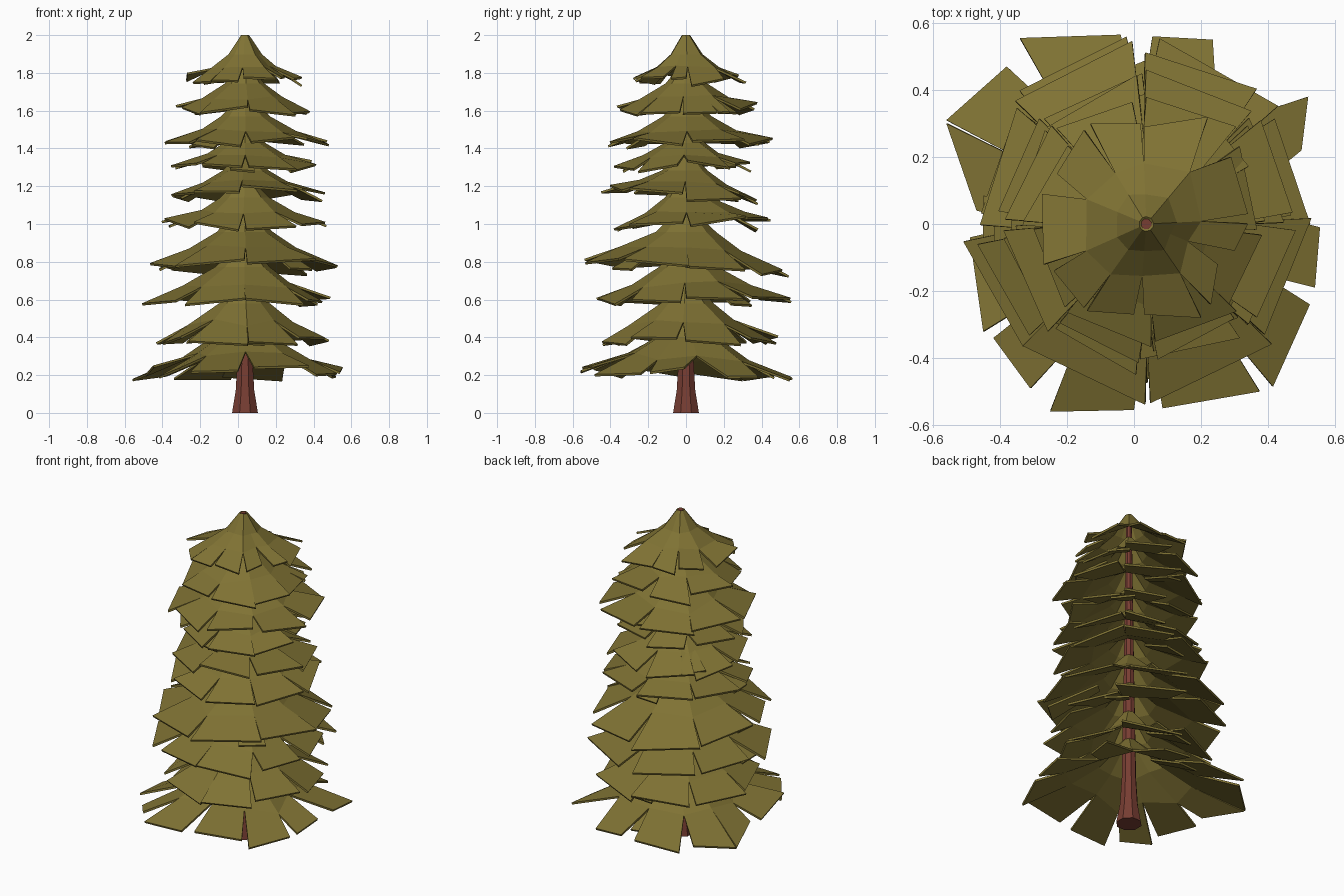
import bpy, bmesh, math, random
from math import cos, sin, pi

random.seed(8)
CX = 0.037  # trunk axis

cube = bpy.data.objects.get("Cube")
if cube:
    bpy.data.objects.remove(cube, do_unlink=True)


def material(name, rgb):
    m = bpy.data.materials.new(name)
    m.use_nodes = True
    m.diffuse_color = (*rgb, 1)
    m.node_tree.nodes["Principled BSDF"].inputs["Base Color"].default_value = (*rgb, 1)
    return m


OLIVE = material("olive_needles", (0.215, 0.17, 0.034))
BARK = material("red_brown_bark", (0.185, 0.047, 0.032))


def make_object(name, bm, mat):
    mesh = bpy.data.meshes.new(name)
    bm.to_mesh(mesh)
    bm.free()
    mesh.materials.append(mat)
    ob = bpy.data.objects.new(name, mesh)
    bpy.context.collection.objects.link(ob)
    return ob


def polar(bm, angle, r, z, side=0.0):
    """Vertex at a distance from the trunk, shifted sideways along the tangent."""
    return bm.verts.new((CX + r * cos(angle) - side * sin(angle),
                         r * sin(angle) + side * cos(angle), z))


def reach(angle, left, right, front, back):
    """Radius of a tier in one direction, from its four extents."""
    c, s = cos(angle), sin(angle)
    rx = right - CX if c > 0 else left + CX
    ry = back if s > 0 else front
    return ((abs(c) / rx) ** 2.4 + (abs(s) / ry) ** 2.4) ** (-1 / 2.4)


def tier(name, top, tip, tilt, petals, loose):
    """Concave skirt, joined near the trunk and split into petals outside.
    petals: tip corner pairs ((x, y), (x, y)), counter-clockwise."""
    bm = bmesh.new()
    n = len(petals)
    h = top - tip
    bounds = []
    for i, (start, _) in enumerate(petals):
        end = petals[i - 1][1]
        x, y = (start[0] + end[0]) / 2 - CX, (start[1] + end[1]) / 2
        bounds.append((math.atan2(y, x), math.hypot(x, y)))
    rings = []
    for a, r in bounds:
        split = random.uniform(0.5, 0.7)
        lift = tilt * split * r * sin(a)
        rings.append((polar(bm, a, 0.022, top),
                      polar(bm, a, 0.3 * r, tip + 0.56 * h),
                      polar(bm, a, split * r, tip + h * (0.6 - 0.57 * split) + lift)))
    for i, corners in enumerate(petals):
        p, q = rings[i], rings[(i + 1) % n]
        for k in range(2):
            bm.faces.new((p[k], p[k + 1], q[k + 1], q[k]))
        drop = random.uniform(-0.02, 0.02)
        twist = random.uniform(-0.02, 0.02)
        t0, t1 = [bm.verts.new((x, y, tip + tilt * y + drop + d))
                  for (x, y), d in zip(corners, (twist, -twist))]
        bm.faces.new((p[2], t0, t1, q[2]))
    # loose flaps tucked under the splits
    for a, r in random.sample(bounds, loose):
        a += random.uniform(-0.1, 0.1)
        w = random.uniform(0.05, 0.08)
        z = tip - random.uniform(0.005, 0.025)
        end = r * random.uniform(0.82, 0.95)
        bm.faces.new((polar(bm, a, 0.35 * r, tip + 0.38 * h, -w * 0.4),
                      polar(bm, a, end, z, -w),
                      polar(bm, a, end, z + random.uniform(-0.02, 0.02), w),
                      polar(bm, a, 0.35 * r, tip + 0.38 * h, w * 0.4)))
    ob = make_object(name, bm, OLIVE)
    mod = ob.modifiers.new("thickness", "SOLIDIFY")
    mod.thickness = 0.012
    mod.offset = -1


# Trunk: flared octagonal column
bm = bmesh.new()
rings = []
for z, r in ((0, 0.074), (0.12, 0.053), (0.3, 0.042), (1.0, 0.03), (2.0, 0.016)):
    rings.append([polar(bm, 2 * pi * k / 8 + pi / 8, r, z) for k in range(8)])
for lo, hi in zip(rings, rings[1:]):
    for k in range(8):
        j = (k + 1) % 8
        bm.faces.new((lo[k], lo[j], hi[j], hi[k]))
bm.faces.new(rings[0][::-1])
bm.faces.new(rings[-1])
make_object("trunk", bm, BARK)

# Lowest tier: wide individual petals, parted in front of the trunk
lowest = [((-.56, .3), (-.47, .04)), ((-.49, -.04), (-.45, -.32)), ((-.42, -.34), (-.31, -.49)),
          ((-.25, -.56), (0, -.555)), ((.085, -.55), (.375, -.5)), ((.415, -.485), (.525, -.24)),
          ((.54, -.19), (.555, -.01)), ((.5, .22), (.52, .38)), ((.235, .55), (.055, .56)),
          ((-.04, .565), (-.34, .555)), ((-.38, .47), (-.56, .31))]
tier("branch_tier_1", 0.55, 0.205, -0.05, lowest, 1)

# Upper tiers: top, tip height, front-back tilt, reach left, right, front, back
TIERS = [
    (0.73, 0.39, 0, 0.41, 0.46, 0.41, 0.47),
    (0.91, 0.60, 0, 0.48, 0.48, 0.45, 0.53),
    (1.09, 0.79, -0.06, 0.45, 0.52, 0.49, 0.53),
    (1.25, 1.00, 0.05, 0.41, 0.44, 0.36, 0.45),
    (1.38, 1.16, -0.06, 0.35, 0.43, 0.41, 0.38),
    (1.52, 1.31, 0, 0.35, 0.38, 0.37, 0.34),
    (1.68, 1.43, 0, 0.36, 0.47, 0.40, 0.43),
    (1.85, 1.61, 0, 0.31, 0.38, 0.35, 0.36),
]
SIDES = 8
for i, (top, tip, tilt, *extents) in enumerate(TIERS):
    petals = []
    for k in range(SIDES):
        a = 2 * pi * (k + 0.5) / SIDES + random.uniform(-0.06, 0.06)
        r = reach(a, *extents) * random.uniform(0.88, 0.98)
        w = r * math.tan(pi / SIDES) * random.uniform(0.78, 1.0)
        skew = random.uniform(-0.02, 0.02)
        petals.append([(CX + (r + d * skew) * cos(a) - d * w * sin(a),
                        (r + d * skew) * sin(a) + d * w * cos(a)) for d in (-1, 1)])
    tier(f"branch_tier_{i + 2}", top, tip, tilt, petals, 2)

# Crown: small closed skirt at the top
crown = [((-.275, .09), (-.27, -.12)), ((-.24, -.14), (-.15, -.25)), ((-.14, -.26), (0, -.27)),
         ((.03, -.27), (.2, -.28)), ((.23, -.24), (.25, -.12)), ((.3, -.08), (.34, 0)),
         ((.34, .03), (.29, .2)), ((.22, .32), (.03, .29)), ((.02, .3), (-.13, .3)),
         ((-.15, .28), (-.23, .15))]
tier("branch_tier_10", 2.0, 1.768, 0, crown, 1)
